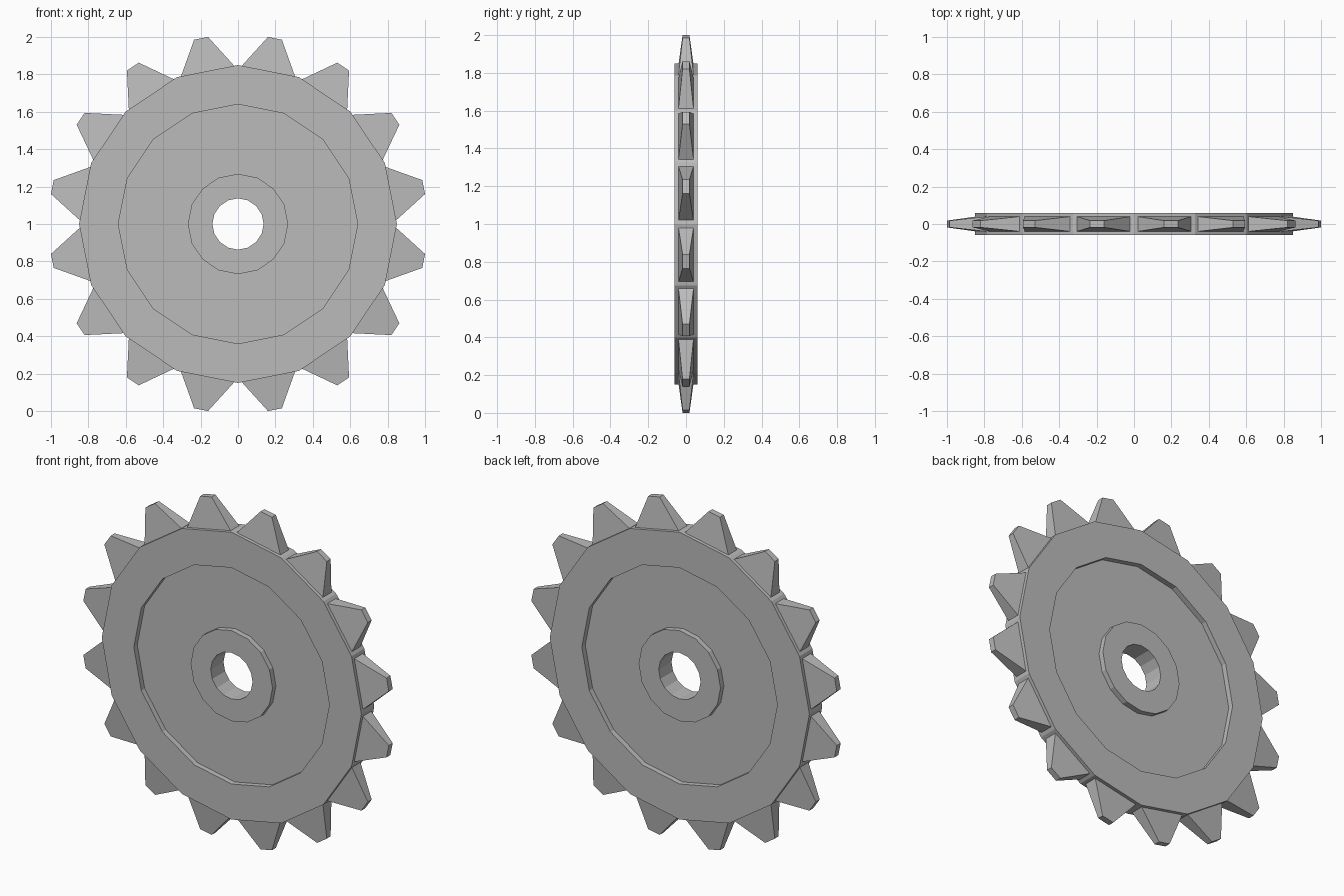
import bpy
import bmesh
from math import sin, cos, pi

cube = bpy.data.objects.get("Cube")
if cube:
    bpy.data.objects.remove(cube, do_unlink=True)

SIDES = 16
STEP = 2 * pi / SIDES

steel = bpy.data.materials.new("grey_steel")
steel.use_nodes = True
GREY = (0.5, 0.5, 0.5, 1)
steel.diffuse_color = GREY
steel.node_tree.nodes["Principled BSDF"].inputs["Base Color"].default_value = GREY


def polar(radius, side, depth, angle):
    """Point at a radius and sideways offset, around the wheel centre."""
    return (radius * sin(angle) + side * cos(angle), depth,
            1 + radius * cos(angle) - side * sin(angle))


def finish(bm, name):
    bmesh.ops.recalc_face_normals(bm, faces=bm.faces)
    mesh = bpy.data.meshes.new(name)
    bm.to_mesh(mesh)
    bm.free()
    mesh.materials.append(steel)
    obj = bpy.data.objects.new(name, mesh)
    bpy.context.collection.objects.link(obj)
    return obj


# Wheel disc: stepped section with hub, recessed web and rim, swept around the bore
HALF, WEB = 0.06, 0.028
front = [(0.137, HALF), (0.268, HALF), (0.268, WEB),
         (0.64, WEB), (0.64, HALF), (0.85, HALF)]
section = front + [(r, -y) for r, y in reversed(front)]
bm = bmesh.new()
rings = [[bm.verts.new(polar(r, 0, y, i * STEP)) for r, y in section]
         for i in range(SIDES)]
for i, ring in enumerate(rings):
    after = rings[(i + 1) % SIDES]
    for j in range(len(section)):
        k = (j + 1) % len(section)
        bm.faces.new((ring[j], ring[k], after[k], after[j]))
finish(bm, "wheel_disc")

# Teeth: tapered blocks, one on the middle of each rim flat
BASE = (0.832, 0.146, 0.04)
TIP = (1.012, 0.038, 0.018)
bm = bmesh.new()
for i in range(SIDES):
    angle = (i + 0.5) * STEP
    loops = []
    for radius, side, depth in (BASE, TIP):
        loops.append([bm.verts.new(polar(radius, sx * side, sy * depth, angle))
                      for sx, sy in ((-1, -1), (1, -1), (1, 1), (-1, 1))])
    low, high = loops
    bm.faces.new(low)
    bm.faces.new(high)
    for j in range(4):
        k = (j + 1) % 4
        bm.faces.new((low[j], low[k], high[k], high[j]))
finish(bm, "teeth")
